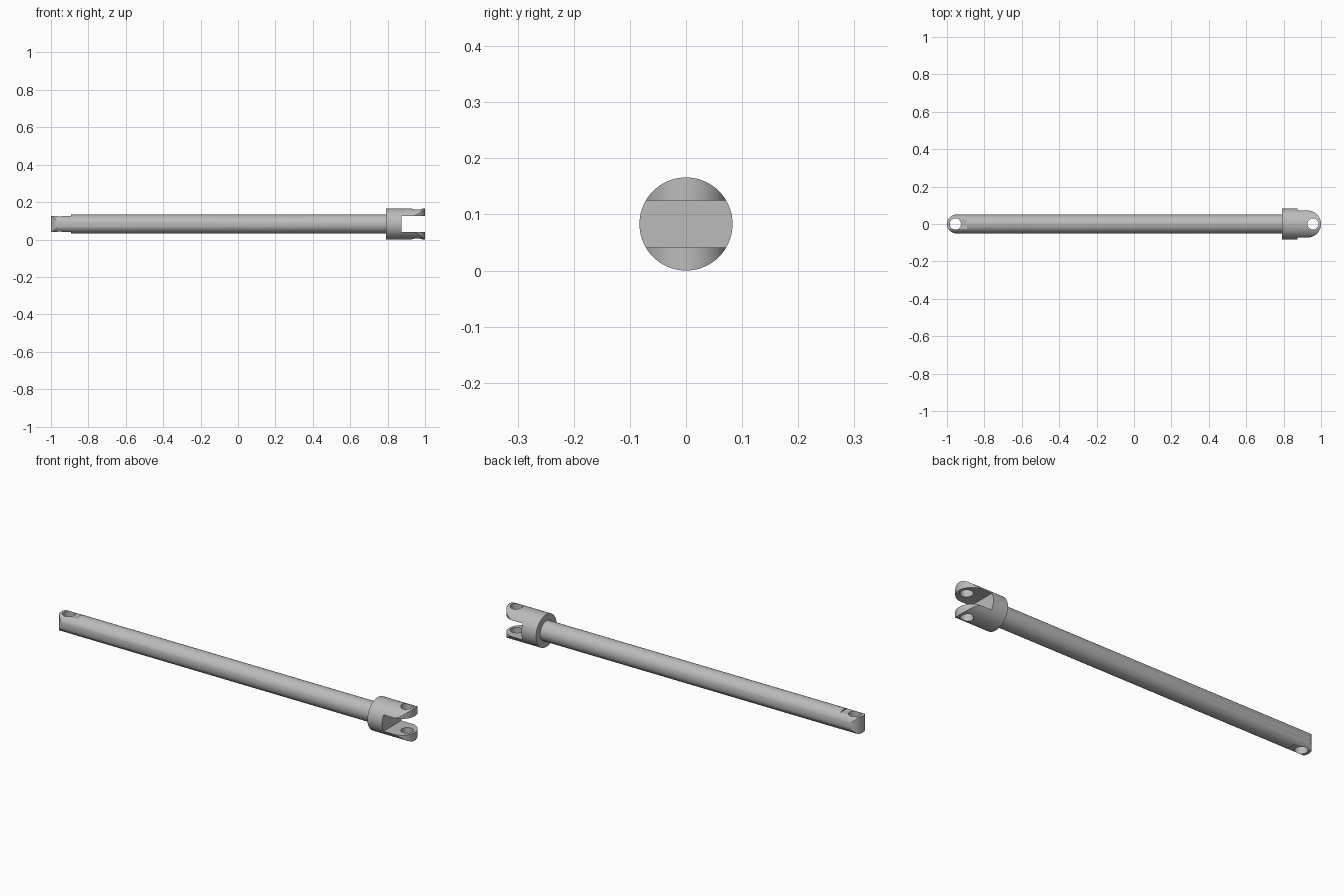
import bpy, bmesh, math
from mathutils import Matrix, Vector

cube = bpy.data.objects.get("Cube")
if cube:
    bpy.data.objects.remove(cube, do_unlink=True)

AXIS_Z = 0.083   # height of the shaft axis
HALF_FLAT = 0.042  # half thickness of the tongue and of the fork gap
HOLE_R = 0.03

steel = bpy.data.materials.new("plain_steel")
steel.use_nodes = True
steel.diffuse_color = (0.5, 0.5, 0.5, 1)
steel.node_tree.nodes["Principled BSDF"].inputs["Base Color"].default_value = (0.5, 0.5, 0.5, 1)


def make_object(name, bm):
    bmesh.ops.recalc_face_normals(bm, faces=bm.faces)
    mesh = bpy.data.meshes.new(name)
    bm.to_mesh(mesh)
    bm.free()
    obj = bpy.data.objects.new(name, mesh)
    bpy.context.collection.objects.link(obj)
    return obj


def cylinder(name, radius, length, centre, along_x=False, sides=48):
    bm = bmesh.new()
    matrix = Matrix.Translation(centre)
    if along_x:
        matrix = matrix @ Matrix.Rotation(math.pi / 2, 4, "Y")
    bmesh.ops.create_cone(bm, cap_ends=True, segments=sides, radius1=radius,
                          radius2=radius, depth=length, matrix=matrix)
    return make_object(name, bm)


def box(name, x0, x1, z0, z1):
    bm = bmesh.new()
    matrix = Matrix.Translation(((x0 + x1) / 2, 0, (z0 + z1) / 2))
    matrix = matrix @ Matrix.Diagonal((x1 - x0, 1, z1 - z0, 1))
    bmesh.ops.create_cube(bm, size=1, matrix=matrix)
    return make_object(name, bm)


def round_end_prism(name, start, tip, radius, wide):
    """Upright prism with a wide square end at start and a half-round end at tip."""
    side = 1 if tip > start else -1
    centre = tip - side * radius
    points = [(start, -wide), (centre, -wide)]
    for i in range(25):
        a = -math.pi / 2 + math.pi * i / 24
        points.append((centre + side * radius * math.cos(a), radius * math.sin(a)))
    points += [(centre, wide), (start, wide)]
    bm = bmesh.new()
    face = bm.faces.new([bm.verts.new((x, y, -0.2)) for x, y in points])
    extruded = bmesh.ops.extrude_face_region(bm, geom=[face])["geom"]
    bmesh.ops.translate(bm, vec=Vector((0, 0, 0.6)),
                        verts=[v for v in extruded if isinstance(v, bmesh.types.BMVert)])
    return make_object(name, bm)


def finish(obj, cutters):
    """Apply the cuts, drop the cutters, then shade and colour the part."""
    for cutter, operation in cutters:
        mod = obj.modifiers.new(cutter.name, "BOOLEAN")
        mod.operation, mod.object, mod.solver = operation, cutter, "EXACT"
    depsgraph = bpy.context.evaluated_depsgraph_get()
    mesh = bpy.data.meshes.new_from_object(obj.evaluated_get(depsgraph))
    obj.modifiers.clear()
    obj.data = mesh
    mesh.name = obj.name
    for cutter, _ in cutters:
        bpy.data.objects.remove(cutter, do_unlink=True)
    mesh.materials.clear()
    mesh.materials.append(steel)
    bpy.ops.object.select_all(action="DESELECT")
    obj.select_set(True)
    bpy.context.view_layer.objects.active = obj
    bpy.ops.object.shade_smooth_by_angle(angle=math.radians(30))


# Long shaft with a flattened, drilled, round-ended tongue
shaft = cylinder("shaft", 0.05, 1.81, (-0.095, 0, AXIS_Z), True)
finish(shaft, [
    (round_end_prism("tongue_outline", 1, -1, 0.0505, 0.08), "INTERSECT"),
    (box("upper_flat", -1.1, -0.893, AXIS_Z + HALF_FLAT, 0.3), "DIFFERENCE"),
    (box("lower_flat", -1.1, -0.893, -0.1, AXIS_Z - HALF_FLAT), "DIFFERENCE"),
    (cylinder("tongue_hole", HOLE_R, 0.5, (-0.955, 0, AXIS_Z)), "DIFFERENCE"),
])

# Fork head with two drilled, round-ended prongs
fork = cylinder("fork_head", 0.083, 0.21, (0.895, 0, AXIS_Z), True, 64)
finish(fork, [
    (round_end_prism("prong_outline", 0.5, 1, 0.072, 0.1), "INTERSECT"),
    (box("fork_gap", 0.873, 1.1, AXIS_Z - HALF_FLAT, AXIS_Z + HALF_FLAT), "DIFFERENCE"),
    (cylinder("prong_hole", HOLE_R, 0.5, (0.957, 0, AXIS_Z)), "DIFFERENCE"),
])
